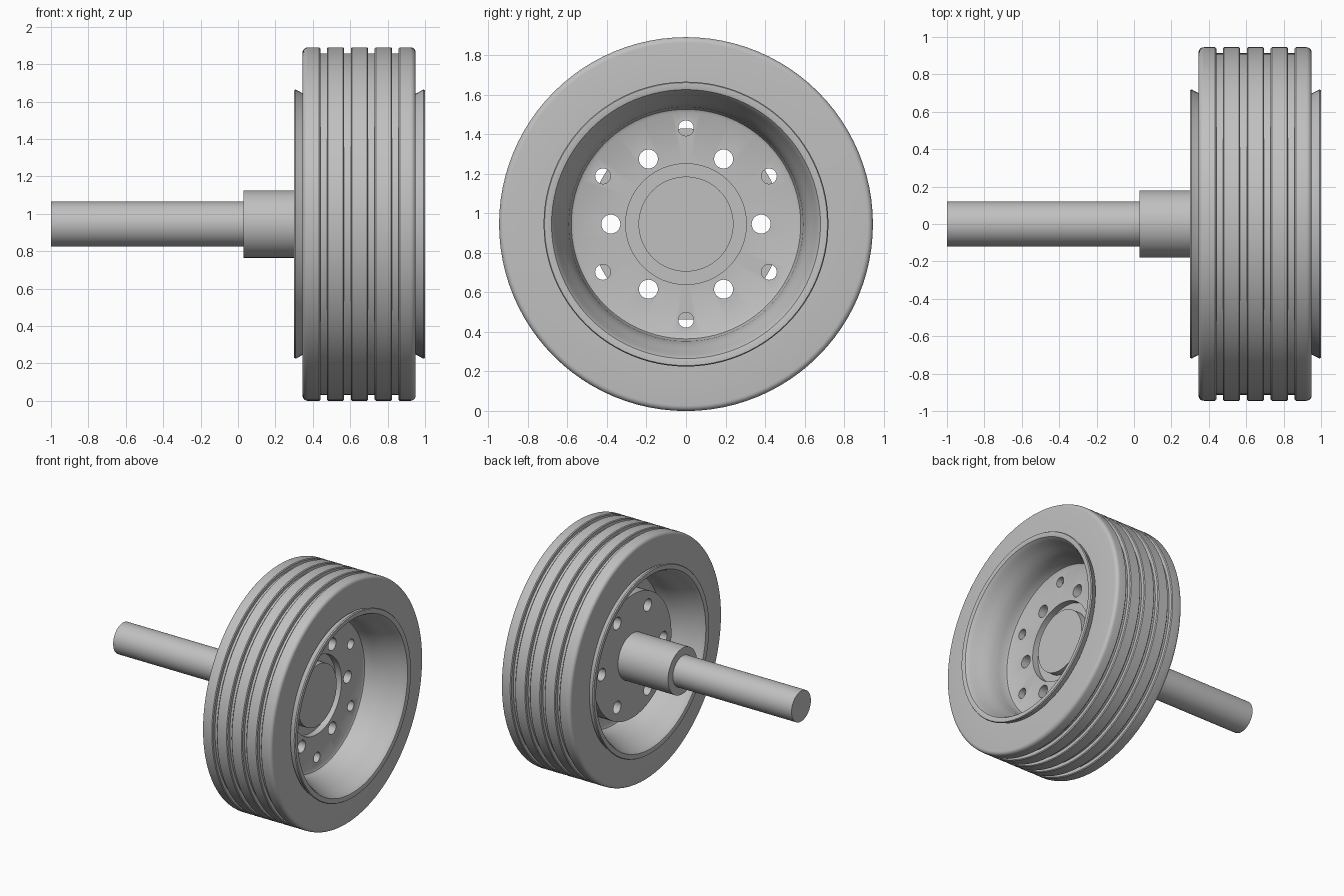
import bpy, bmesh, math
from mathutils import Matrix, Vector

if "Cube" in bpy.data.objects:
    bpy.data.objects.remove(bpy.data.objects["Cube"], do_unlink=True)

AXIS_Z = 0.945
SEGMENTS = 96

grey = bpy.data.materials.new("plain_grey")
grey.use_nodes = True
colour = (0.53, 0.53, 0.53, 1)
grey.diffuse_color = colour
grey.node_tree.nodes["Principled BSDF"].inputs["Base Color"].default_value = colour


def finish(bm, name):
    """Clean up a bmesh and add it to the scene, centred on the axle line."""
    bmesh.ops.remove_doubles(bm, verts=bm.verts, dist=1e-5)
    bmesh.ops.recalc_face_normals(bm, faces=bm.faces)
    mesh = bpy.data.meshes.new(name)
    bm.to_mesh(mesh)
    bm.free()
    mesh.materials.append(grey)
    obj = bpy.data.objects.new(name, mesh)
    obj.location.z = AXIS_Z
    bpy.context.collection.objects.link(obj)
    return obj


def lathe(name, profile, closed=False):
    """Spin a profile of (x, radius) points round the x axis."""
    bm = bmesh.new()
    verts = [bm.verts.new((x, 0, r)) for x, r in profile]
    pairs = list(zip(verts, verts[1:]))
    if closed:
        pairs.append((verts[-1], verts[0]))
    edges = [bm.edges.new(p) for p in pairs]
    bmesh.ops.spin(bm, geom=verts + edges, cent=(0, 0, 0), axis=(1, 0, 0),
                   angle=math.tau, steps=SEGMENTS, use_merge=True)
    return finish(bm, name)


def activate(obj):
    bpy.ops.object.select_all(action='DESELECT')
    obj.select_set(True)
    bpy.context.view_layer.objects.active = obj


def drill(obj, rings):
    """Cut rings of six holes: (ring radius, hole radius, start angle)."""
    bm = bmesh.new()
    for ring, hole, start in rings:
        for i in range(6):
            a = math.radians(start + 60 * i)
            place = Matrix.Translation(Vector((0.6, ring * math.cos(a), ring * math.sin(a))))
            bmesh.ops.create_cone(bm, cap_ends=True, segments=32, radius1=hole, radius2=hole,
                                  depth=0.6, matrix=place @ Matrix.Rotation(math.pi / 2, 4, 'Y'))
    cutter = finish(bm, "hole_cutter")
    cutter.hide_render = True
    activate(obj)
    mod = obj.modifiers.new("holes", 'BOOLEAN')
    mod.operation = 'DIFFERENCE'
    mod.solver = 'EXACT'
    mod.object = cutter
    bpy.ops.object.modifier_apply(modifier=mod.name)
    bpy.data.objects.remove(cutter, do_unlink=True)


# Tyre: rounded shoulders and four tread grooves
x0, x1, outer, inner, soft = 0.345, 0.95, 0.945, 0.705, 0.028


def shoulder(cx, a0, a1):
    return [(cx + soft * math.cos(math.radians(a0 + (a1 - a0) * i / 5)),
             outer - soft + soft * math.sin(math.radians(a0 + (a1 - a0) * i / 5)))
            for i in range(6)]


profile = [(x0, inner)] + shoulder(x0 + soft, 180, 90)
for i in range(4):
    g = 0.44 + 0.128 * i
    profile += [(g - 0.006, outer), (g, outer - 0.006), (g, outer - 0.032),
                (g + 0.035, outer - 0.032), (g + 0.035, outer - 0.006), (g + 0.041, outer)]
profile += shoulder(x1 - soft, 90, 0) + [(x1, inner)]
tyre = lathe("tyre", profile, closed=True)

# Rim: flared lips, dished barrel and the mounting disc in one turned piece
MID = 0.65
lip = [(0.30, 0.675), (0.32, 0.68), (0.343, 0.685), (0.35, 0.695),
       (0.35, 0.715), (0.342, 0.72), (0.335, 0.716), (0.305, 0.70), (0.28, 0.69)]
barrel = [(0.335, 0.672), (0.315, 0.662), (0.28, 0.648), (0.24, 0.63),
          (0.20, 0.612), (0.16, 0.60), (0.11, 0.592)]
DISC_FRONT, DISC_BACK, BORE = 0.685, 0.635, 0.305
front = [(MID + d, r) for d, r in reversed(barrel)]
back = [(MID - d, r) for d, r in barrel]
outside = [(MID + d, r) for d, r in lip[3:]]
outside += [(MID - d, r) for d, r in reversed(lip[3:])]
profile = [(DISC_BACK, BORE), (DISC_FRONT, BORE), (DISC_FRONT, 0.565),
           (DISC_FRONT + 0.008, 0.58), (DISC_FRONT + 0.03, 0.588)]
profile += front + [(MID + 0.346, 0.68)] + outside + [(MID - 0.346, 0.68)] + back
profile += [(DISC_BACK - 0.03, 0.588), (DISC_BACK - 0.008, 0.58), (DISC_BACK, 0.565)]
rim = lathe("rim", profile, closed=True)
drill(rim, [(0.38, 0.048, 0), (0.485, 0.039, 30)])

# Hub: sleeve, bolting flange and centre boss
hub = lathe("hub", [(0.03, 0), (0.03, 0.18), (0.465, 0.18), (0.465, 0.483),
                    (DISC_BACK, 0.483), (DISC_BACK, 0.24), (0.688, 0.24), (0.688, 0)])
drill(hub, [(0.38, 0.048, 0)])

# Axle
axle = lathe("axle", [(-1, 0), (-1, 0.12), (0.06, 0.12), (0.06, 0)])

for part in (tyre, rim, hub, axle):
    activate(part)
    bpy.ops.object.shade_smooth_by_angle(angle=math.radians(35))
